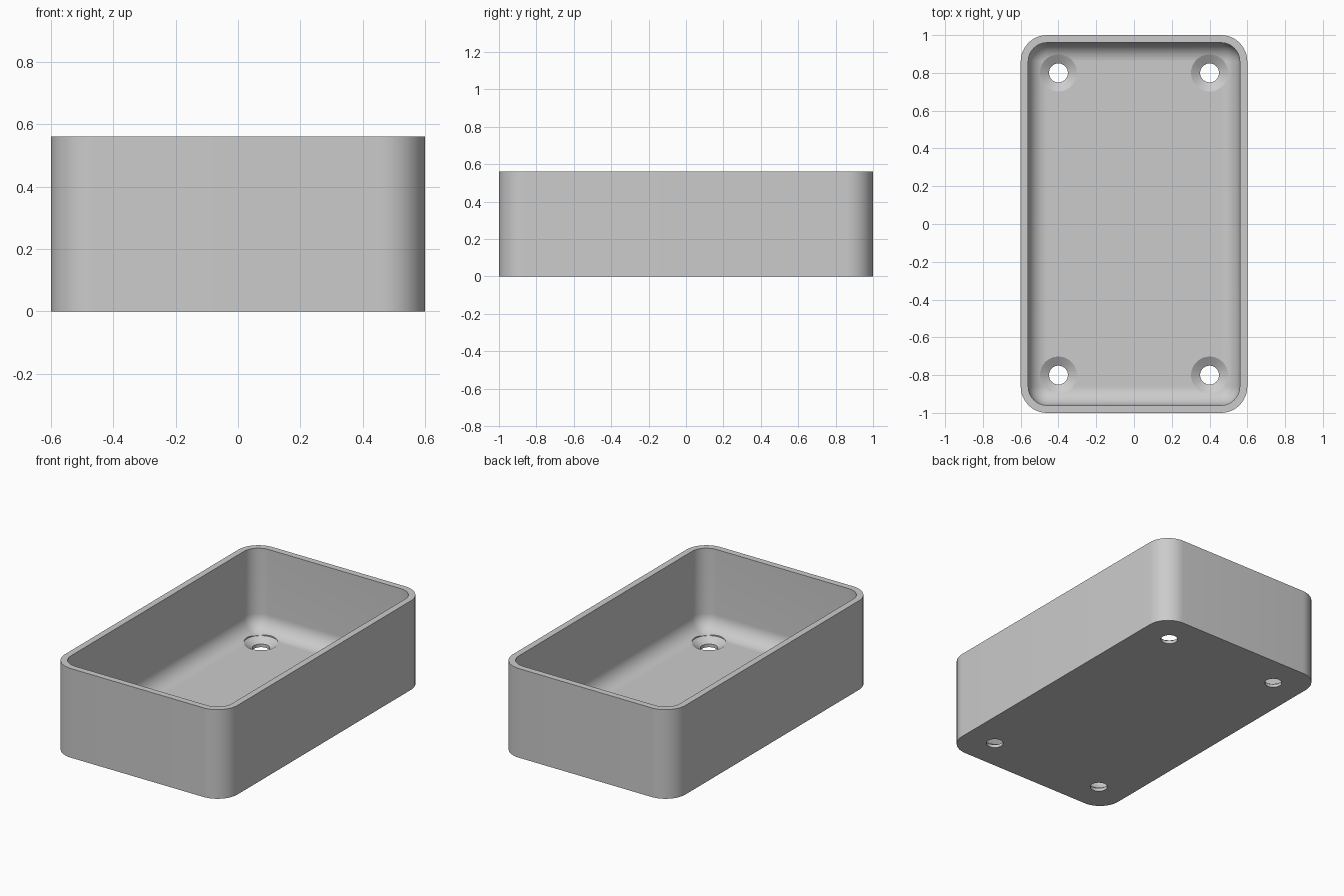
import bpy
import bmesh
from math import sin, cos, pi, radians

cube = bpy.data.objects.get("Cube")
if cube:
    bpy.data.objects.remove(cube, do_unlink=True)

HALF_X, HALF_Y, HEIGHT = 0.6, 1.0, 0.56
WALL, FLOOR, CORNER, FILLET = 0.04, 0.05, 0.14, 0.1
STEPS = 12

grey = bpy.data.materials.new("plain_grey")
grey.use_nodes = True
colour = (0.6, 0.6, 0.6, 1)
grey.diffuse_color = colour
grey.node_tree.nodes["Principled BSDF"].inputs["Base Color"].default_value = colour


def rounded_ring(bm, inset, z):
    """Rounded rectangle of vertices, offset inwards from the outer outline."""
    r = max(CORNER - inset, 0.001)
    cx, cy = HALF_X - inset - r, HALF_Y - inset - r
    verts = []
    for quarter, (sx, sy) in enumerate([(1, 1), (-1, 1), (-1, -1), (1, -1)]):
        for i in range(STEPS + 1):
            a = (quarter + i / STEPS) * pi / 2
            verts.append(bm.verts.new((sx * cx + r * cos(a), sy * cy + r * sin(a), z)))
    return verts


def circle_ring(bm, x, y, radius, z, sides=48):
    return [bm.verts.new((x + radius * cos(2 * pi * i / sides),
                          y + radius * sin(2 * pi * i / sides), z)) for i in range(sides)]


def loft(bm, rings):
    """Skin neighbouring rings and cap both ends."""
    for a, b in zip(rings, rings[1:]):
        n = len(a)
        for i in range(n):
            j = (i + 1) % n
            bm.faces.new((a[i], a[j], b[j], b[i]))
    bm.faces.new(rings[0][::-1])
    bm.faces.new(rings[-1])


def finish(bm, name):
    bmesh.ops.recalc_face_normals(bm, faces=bm.faces)
    mesh = bpy.data.meshes.new(name)
    bm.to_mesh(mesh)
    bm.free()
    mesh.materials.append(grey)
    obj = bpy.data.objects.new(name, mesh)
    bpy.context.collection.objects.link(obj)
    return obj


# Open tray: outer wall, rim, inner wall and rounded floor edge
bm = bmesh.new()
section = [(0, 0), (0, HEIGHT), (WALL, HEIGHT)]
for i in range(STEPS + 1):
    a = i / STEPS * pi / 2
    section.append((WALL + FILLET * (1 - cos(a)), FLOOR + FILLET * (1 - sin(a))))
loft(bm, [rounded_ring(bm, inset, z) for inset, z in section])
tray = finish(bm, "tray")

# Countersunk screw holes in the four corners
bm = bmesh.new()
hole = [(0.05, -0.1), (0.05, 0.02), (0.098, FLOOR), (0.098, 0.2)]
for x in (-0.4, 0.4):
    for y in (-0.8, 0.8):
        loft(bm, [circle_ring(bm, x, y, r, z) for r, z in hole])
cutter = finish(bm, "hole_cutter")

cut = tray.modifiers.new("screw_holes", "BOOLEAN")
cut.operation = "DIFFERENCE"
cut.solver = "EXACT"
cut.object = cutter

bpy.ops.object.select_all(action="DESELECT")
tray.select_set(True)
bpy.context.view_layer.objects.active = tray
bpy.ops.object.modifier_apply(modifier=cut.name)
bpy.data.objects.remove(cutter, do_unlink=True)
bpy.ops.object.shade_smooth_by_angle(angle=radians(30))
